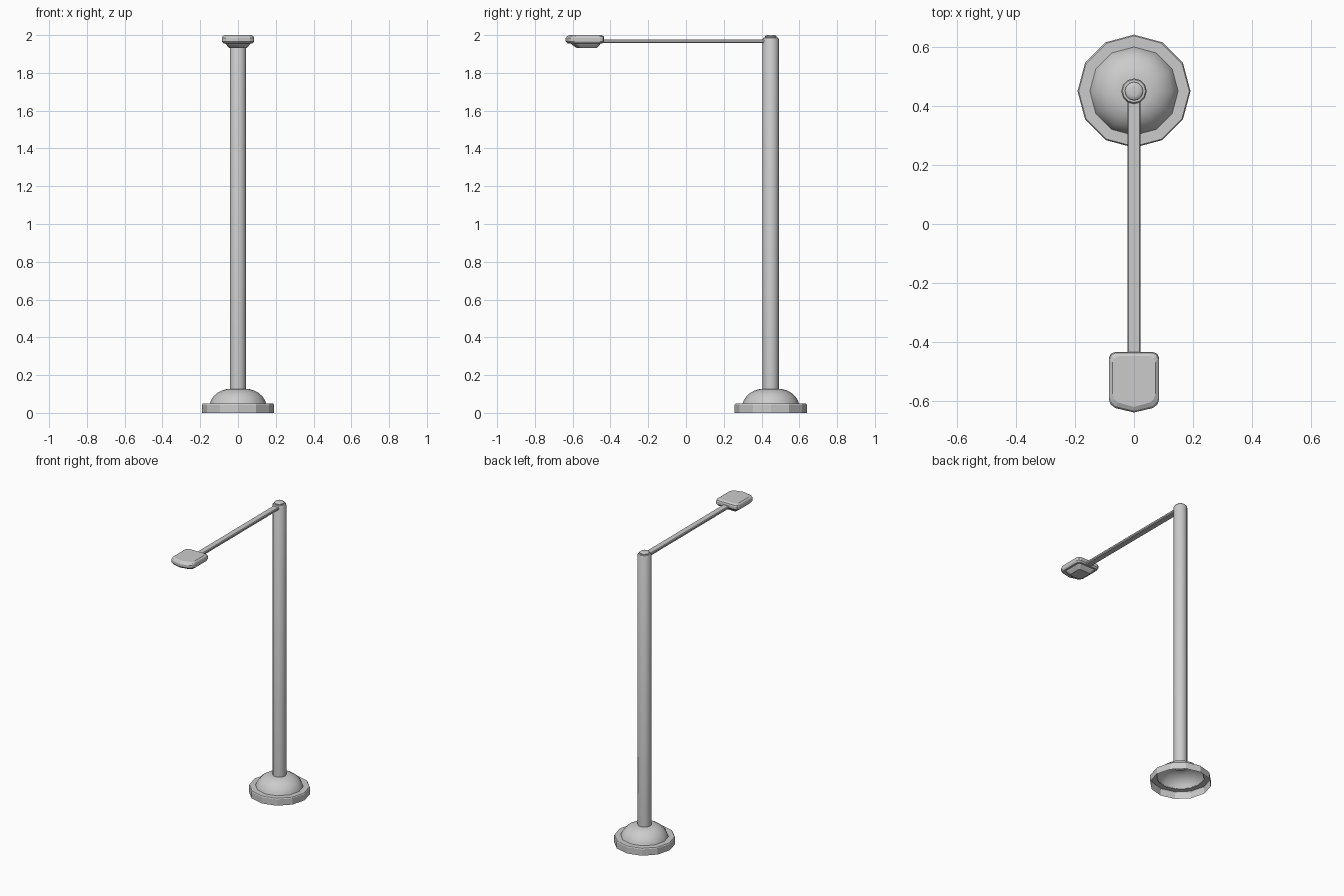
import bpy, bmesh, math

if "Cube" in bpy.data.objects:
    bpy.data.objects.remove(bpy.data.objects["Cube"])

POLE_Y = 0.449


def make_object(name, bm, smooth_angle=None):
    bmesh.ops.remove_doubles(bm, verts=bm.verts, dist=1e-5)
    bmesh.ops.recalc_face_normals(bm, faces=bm.faces)
    mesh = bpy.data.meshes.new(name)
    bm.to_mesh(mesh)
    bm.free()
    obj = bpy.data.objects.new(name, mesh)
    bpy.context.collection.objects.link(obj)
    if smooth_angle:
        bpy.ops.object.select_all(action='DESELECT')
        bpy.context.view_layer.objects.active = obj
        obj.select_set(True)
        bpy.ops.object.shade_smooth_by_angle(angle=math.radians(smooth_angle))
    return obj


def loft(name, rings, cap_start=False, cap_end=False, smooth_angle=None):
    """Skin a list of closed point rings that share one vertex count."""
    bm = bmesh.new()
    loops = [[bm.verts.new(p) for p in ring] for ring in rings]
    n = len(loops[0])
    for a, b in zip(loops, loops[1:]):
        for i in range(n):
            j = (i + 1) % n
            bm.faces.new((a[i], a[j], b[j], b[i]))
    if cap_start:
        bm.faces.new(loops[0])
    if cap_end:
        bm.faces.new(loops[-1])
    return make_object(name, bm, smooth_angle)


def lathe(name, profile, sides=12, **kw):
    """Revolve (radius, z) points around the pole axis."""
    rings = [[(r * math.cos(2 * math.pi * i / sides),
               POLE_Y + r * math.sin(2 * math.pi * i / sides), z)
              for i in range(sides)] for r, z in profile]
    return loft(name, rings, **kw)


def head_ring(half_w, y_front, y_back, z, corner=0.02, point=0.024):
    """Rounded rectangle outline with a shallow pointed front."""
    c, k = corner, corner * 0.3
    right = [(half_w * 0.75, y_front + point * 0.62),
             (half_w - k, y_front + point + k * 0.5),
             (half_w, y_front + point + c),
             (half_w, y_back - c), (half_w - k, y_back - k),
             (half_w - c, y_back)]
    left = [(-x, y) for x, y in reversed(right)]
    return [(x, y, z) for x, y in [(0, y_front)] + right + left]


# Base: hollow low ring, open underneath
lathe("base_ring", [(0.191, 0.0), (0.191, 0.043), (0.187, 0.049), (0.148, 0.049)])

# Dome above the ring
lathe("base_dome", [(0.150, 0.047), (0.143, 0.067), (0.129, 0.088), (0.109, 0.106),
                    (0.085, 0.119), (0.060, 0.126), (0.040, 0.127)], smooth_angle=40)

# Pole with a small raised cap
lathe("pole", [(0.043, 0.12), (0.043, 1.979), (0.039, 1.986), (0.031, 1.987)],
      cap_end=True, smooth_angle=35)
lathe("pole_cap", [(0.031, 1.985), (0.031, 1.993), (0.026, 1.998), (0.015, 2.0)],
      cap_end=True, smooth_angle=40)

# Arm: flat bar with clipped edges
section = [(-0.022, 1.964), (-0.018, 1.959), (0.018, 1.959), (0.022, 1.964),
           (0.022, 1.973), (0.018, 1.978), (-0.018, 1.978), (-0.022, 1.973)]
loft("arm", [[(x, y, z) for x, z in section] for y in (-0.45, 0.42)],
     cap_start=True, cap_end=True)

# Lamp head shell, bevelled top and bottom
loft("lamp_head", [
    head_ring(0.067, -0.612, -0.451, 1.956, 0.014),
    head_ring(0.079, -0.629, -0.440, 1.957),
    head_ring(0.085, -0.637, -0.433, 1.967),
    head_ring(0.085, -0.637, -0.433, 1.984),
    head_ring(0.082, -0.631, -0.436, 1.993),
    head_ring(0.073, -0.618, -0.447, 2.0),
], cap_start=True, cap_end=True)

# Lens tapering down below the head
loft("lamp_lens", [
    head_ring(0.067, -0.610, -0.451, 1.957, 0.014),
    head_ring(0.063, -0.605, -0.455, 1.950, 0.014),
    head_ring(0.045, -0.578, -0.474, 1.931, 0.010, 0.016),
], cap_start=True, cap_end=True)
